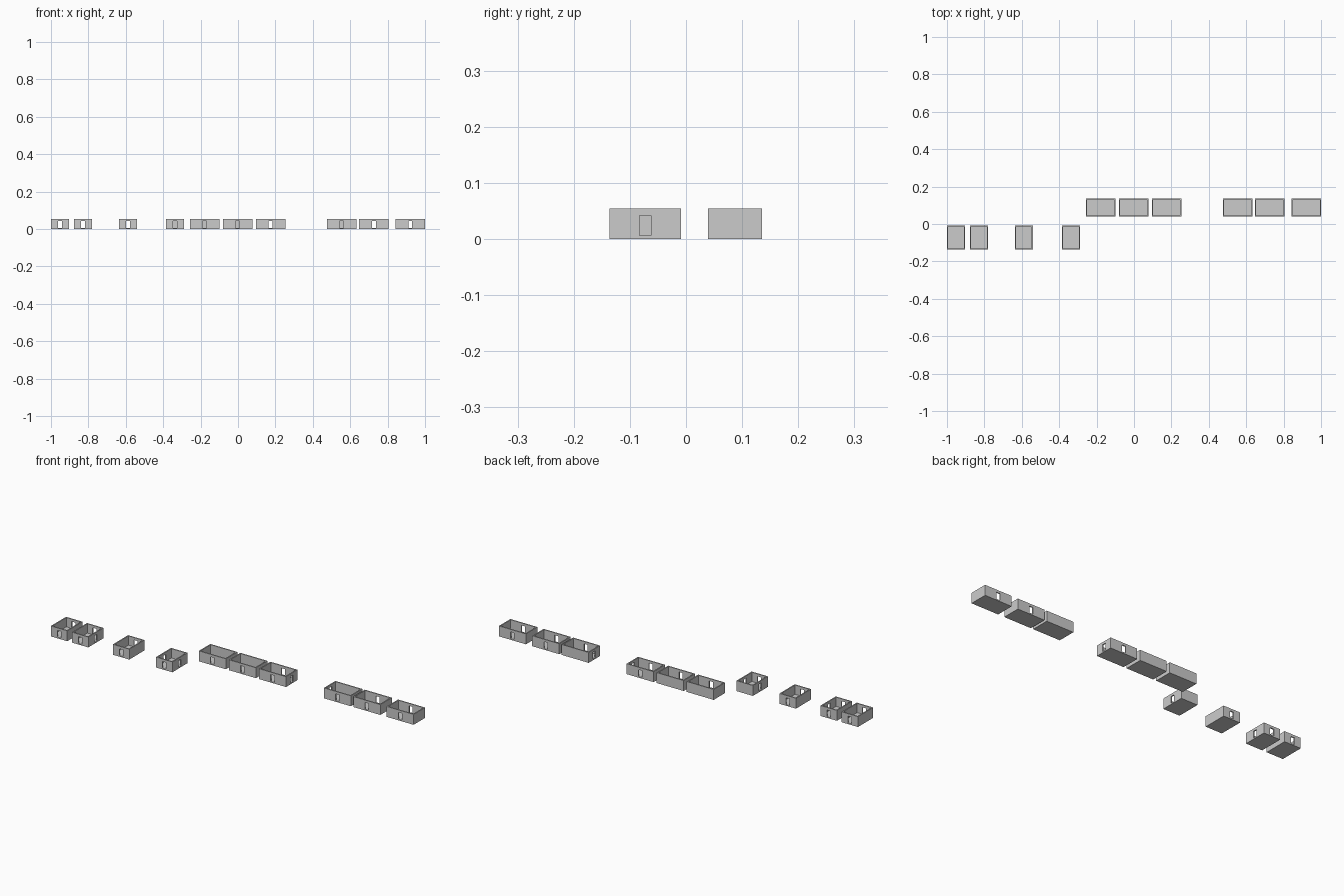
import bpy

if "Cube" in bpy.data.objects:
    bpy.data.objects.remove(bpy.data.objects["Cube"])

HEIGHT, WALL, FLOOR = 0.055, 0.006, 0.006
DOOR_W, DOOR_LOW, DOOR_TOP = 0.021, 0.0065, 0.042


def box(name, x0, x1, y0, y1, z0, z1):
    bpy.ops.mesh.primitive_cube_add(size=1)
    ob = bpy.context.object
    ob.name = name
    ob.location = ((x0 + x1) / 2, (y0 + y1) / 2, (z0 + z1) / 2)
    ob.scale = (x1 - x0, y1 - y0, z1 - z0)
    bpy.ops.object.transform_apply(location=True, rotation=False, scale=True)
    return ob


def cut(target, cutter):
    mod = target.modifiers.new("cut", 'BOOLEAN')
    mod.operation, mod.solver, mod.object = 'DIFFERENCE', 'EXACT', cutter
    bpy.context.view_layer.objects.active = target
    bpy.ops.object.modifier_apply(modifier=mod.name)
    bpy.data.objects.remove(cutter, do_unlink=True)


def room(name, cx, cy, w, d, doors):
    x0, x1, y0, y1 = cx - w / 2, cx + w / 2, cy - d / 2, cy + d / 2
    shell = box(name, x0, x1, y0, y1, 0, HEIGHT)
    # hollow, open-topped interior
    cut(shell, box("cavity", x0 + WALL, x1 - WALL, y0 + WALL, y1 - WALL, FLOOR, HEIGHT + 0.02))
    # doorway in the middle of each listed wall
    h = DOOR_W / 2
    spans = {
        'F': (cx - h, cx + h, y0 - 0.01, y0 + 0.015),
        'B': (cx - h, cx + h, y1 - 0.015, y1 + 0.01),
        'L': (x0 - 0.01, x0 + 0.015, cy - h, cy + h),
        'R': (x1 - 0.015, x1 + 0.01, cy - h, cy + h),
    }
    for side in doors:
        cut(shell, box("doorway", *spans[side], DOOR_LOW, DOOR_TOP))


# narrow rooms in the front row
for i, (x, doors) in enumerate([(-0.952, "FB"), (-0.829, "FBR"), (-0.589, "FB"), (-0.337, "FRL")]):
    room(f"small_room_{i + 1}", x, -0.0725, 0.096, 0.127, doors)

# wide rooms in the back row
for i, (x, doors) in enumerate([(-0.178, "F"), (-0.002, "F"), (0.174, "FBR"),
                                (0.554, "FL"), (0.726, "FB"), (0.921, "FB")]):
    room(f"large_room_{i + 1}", x, 0.0875, 0.158, 0.096, doors)
